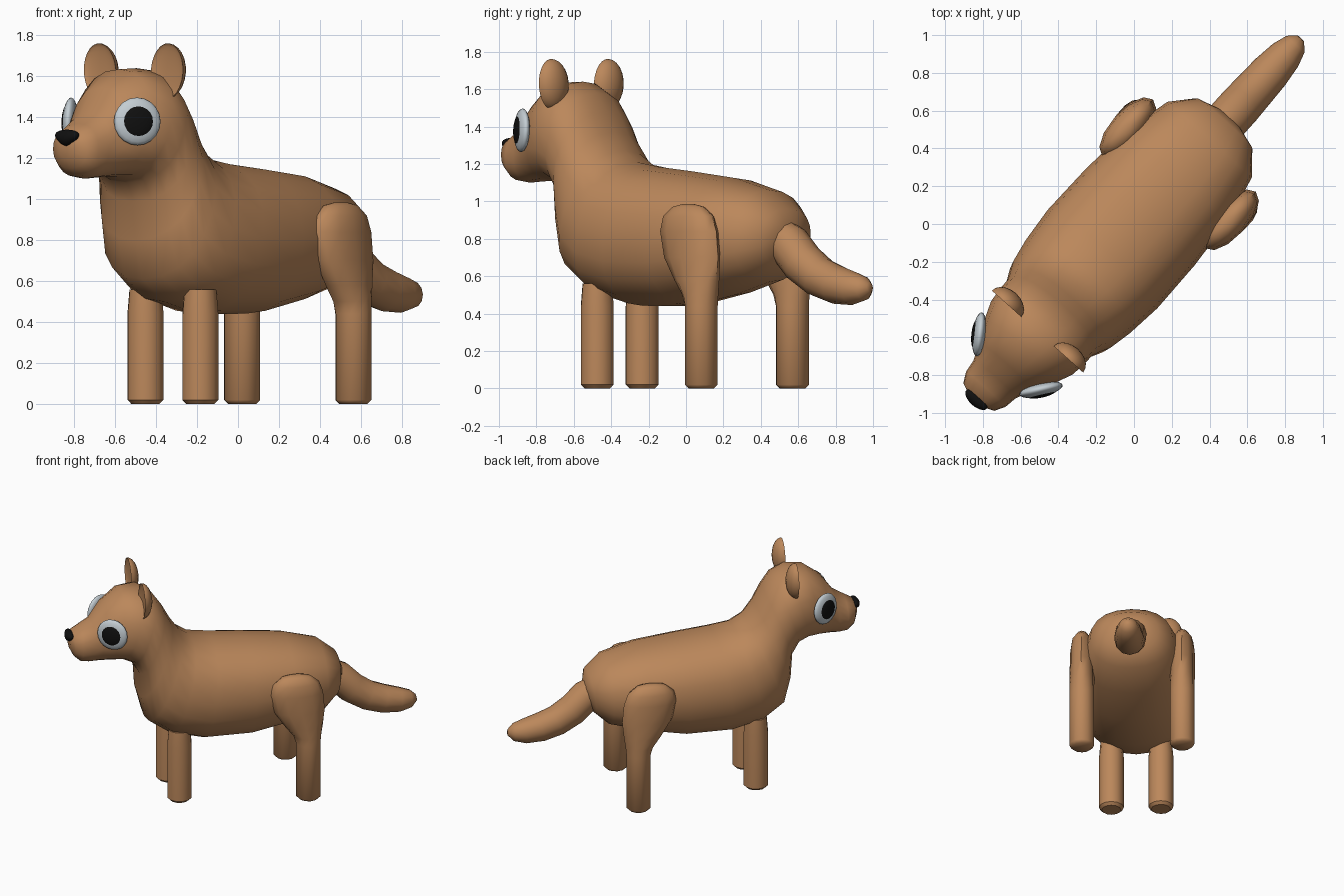
import bpy, bmesh, math
from mathutils import Matrix, Vector

if "Cube" in bpy.data.objects:
    bpy.data.objects.remove(bpy.data.objects["Cube"])

# Parts are built facing -y, then turned to the standing direction
TURN = Matrix.Rotation(math.radians(-41.9), 4, "Z")


def material(name, rgb):
    m = bpy.data.materials.new(name)
    m.use_nodes = True
    m.diffuse_color = (*rgb, 1)
    m.node_tree.nodes["Principled BSDF"].inputs["Base Color"].default_value = (*rgb, 1)
    return m


FUR = material("brown_fur", (0.50, 0.245, 0.105))
WHITE = material("eye_white", (0.55, 0.61, 0.65))
BLACK = material("black", (0.005, 0.005, 0.005))


def finish(name, bm, mat, angle=40):
    bmesh.ops.recalc_face_normals(bm, faces=bm.faces)
    mesh = bpy.data.meshes.new(name)
    bm.to_mesh(mesh)
    bm.free()
    mesh.transform(TURN)
    mesh.materials.append(mat)
    obj = bpy.data.objects.new(name, mesh)
    bpy.context.collection.objects.link(obj)
    bpy.ops.object.select_all(action="DESELECT")
    obj.select_set(True)
    bpy.context.view_layer.objects.active = obj
    bpy.ops.object.shade_smooth_by_angle(angle=math.radians(angle))
    return obj


def ring(centre, side, up, sides=12, power=1.0):
    """Oval of points; a power below 1 makes it boxier."""
    points = []
    for i in range(sides):
        a = math.tau * i / sides
        c, s = math.cos(a), math.sin(a)
        points.append(Vector(centre)
                      + Vector(side) * math.copysign(abs(c) ** power, c)
                      + Vector(up) * math.copysign(abs(s) ** power, s))
    return points


def loft(name, rings, mat, angle=40):
    bm = bmesh.new()
    rows = [[bm.verts.new(p) for p in r] for r in rings]
    n = len(rows[0])
    for a, b in zip(rows, rows[1:]):
        for i in range(n):
            j = (i + 1) % n
            bm.faces.new((a[i], a[j], b[j], b[i]))
    bm.faces.new(rows[0])
    bm.faces.new(rows[-1])
    return finish(name, bm, mat, angle)


def ball(name, place, radii, mat, shape=None):
    bm = bmesh.new()
    bmesh.ops.create_uvsphere(bm, u_segments=20, v_segments=12, radius=1)
    if shape:
        for v in bm.verts:
            shape(v.co)
    bmesh.ops.transform(bm, matrix=place @ Matrix.Diagonal((*radii, 1)), verts=bm.verts)
    return finish(name, bm, mat, 60)


# Body, neck and head: top y, top z, bottom y, bottom z, half width
sections = [
    (0.76, 0.87, 0.75, 0.78, 0.07),
    (0.73, 0.96, 0.70, 0.66, 0.20),
    (0.60, 1.06, 0.60, 0.57, 0.30),
    (0.35, 1.125, 0.35, 0.50, 0.36),
    (0.05, 1.16, 0.05, 0.44, 0.385),
    (-0.20, 1.185, -0.30, 0.44, 0.39),
    (-0.35, 1.21, -0.54, 0.50, 0.37),
    (-0.44, 1.27, -0.70, 0.61, 0.345),
    (-0.51, 1.37, -0.75, 0.80, 0.315),
    (-0.57, 1.48, -0.76, 0.99, 0.30),
    (-0.64, 1.58, -0.81, 1.08, 0.30),
    (-0.74, 1.64, -0.88, 1.11, 0.29),
    (-0.87, 1.635, -0.97, 1.11, 0.245),
    (-1.00, 1.545, -1.05, 1.105, 0.185),
    (-1.09, 1.42, -1.12, 1.10, 0.15),
    (-1.17, 1.37, -1.18, 1.11, 0.14),
    (-1.235, 1.335, -1.225, 1.15, 0.11),
    (-1.26, 1.29, -1.25, 1.20, 0.05),
]
body = []
for ty, tz, by, bz, w in sections:
    top, bottom = Vector((0, ty, tz)), Vector((0, by, bz))
    body.append(ring((top + bottom) / 2, (w, 0, 0), (top - bottom) / 2, 20, 0.88))
loft("body_and_head", body, FUR, 70)

# Tail: y, z, radius along a drooping path
path = [(0.64, 0.83, 0.10), (0.74, 0.77, 0.115), (0.84, 0.67, 0.115), (0.96, 0.595, 0.11),
        (1.08, 0.555, 0.105), (1.20, 0.535, 0.09), (1.28, 0.535, 0.065), (1.32, 0.54, 0.025)]
tail = []
for i, (y, z, r) in enumerate(path):
    before, after = path[max(i - 1, 0)], path[min(i + 1, len(path) - 1)]
    along = Vector((0, after[0] - before[0], after[1] - before[1])).normalized()
    tail.append(ring((0, y, z), (r, 0, 0), along.cross(Vector((1, 0, 0))) * r, 12))
loft("tail", tail, FUR, 70)

# Foot and shank rings shared by all legs: height, radius
SHANK = [(0.0, 0.07), (0.02, 0.09), (0.44, 0.09)]
# Thigh rings: height, y, half depth, half thickness
THIGH = [(0.50, 0.43, 0.103, 0.09), (0.58, 0.405, 0.14, 0.09), (0.70, 0.372, 0.186, 0.09),
         (0.84, 0.35, 0.195, 0.088), (0.92, 0.345, 0.17, 0.078), (0.97, 0.345, 0.11, 0.05),
         (0.985, 0.345, 0.04, 0.02)]

for side, s in (("left", 1), ("right", -1)):
    # Legs
    x = 0.18 * s
    loft(f"front_leg_{side}",
         [ring((x, -0.476, z), (r, 0, 0), (0, r, 0)) for z, r in SHANK + [(0.56, 0.08)]], FUR)
    x = 0.365 * s
    rear = [ring((x, 0.437, z), (r, 0, 0), (0, r, 0)) for z, r in SHANK]
    rear += [ring((x, y, z), (t, 0, 0), (0, d, 0)) for z, y, d, t in THIGH]
    loft(f"rear_leg_{side}", rear, FUR, 50)

    # Ear, scooped out at the front
    def scoop(co):
        if co.y < 0:
            co.y *= -0.25
    tilt = Matrix.Rotation(math.radians(6 * s), 4, "Y")
    ball(f"ear_{side}", Matrix.Translation((0.22 * s, -0.765, 1.625)) @ tilt,
         (0.105, 0.075, 0.137), FUR, scoop)

    # Eye and pupil
    look = Vector((0.815 * s, -0.578, 0.04)).normalized()
    turn = look.to_track_quat("Z", "Y").to_matrix().to_4x4()
    centre = Vector((0.22 * s, -0.982, 1.38))
    ball(f"eye_{side}", Matrix.Translation(centre) @ turn, (0.117, 0.117, 0.036), WHITE)
    ball(f"pupil_{side}", Matrix.Translation(centre + look * 0.019) @ turn,
         (0.08, 0.08, 0.022), BLACK)


# Nose, narrowing downwards
def taper(co):
    co.x *= 0.8 + 0.35 * co.z


ball("nose", Matrix.Translation((0, -1.25, 1.30)), (0.085, 0.035, 0.04), BLACK, taper)
